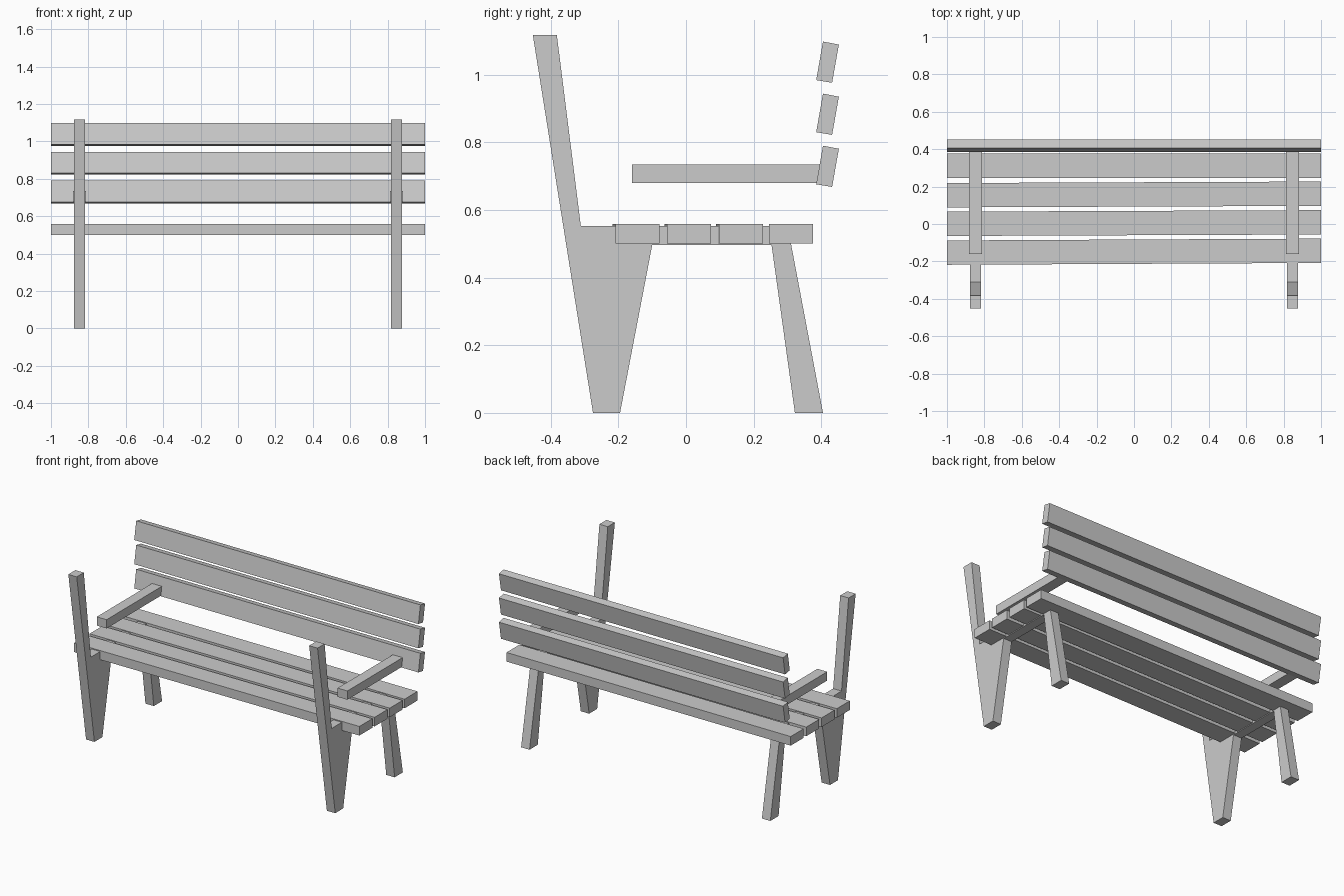
import bpy, bmesh, math

if "Cube" in bpy.data.objects:
    bpy.data.objects.remove(bpy.data.objects["Cube"])


def prism(name, profile, x0, x1, turn=0.0):
    """Extrude a (y, z) profile along x; turn skews it slightly about z."""
    bm = bmesh.new()
    face = bm.faces.new([bm.verts.new((x0, y, z)) for y, z in profile])
    ext = bmesh.ops.extrude_face_region(bm, geom=[face])
    new = [v for v in ext["geom"] if isinstance(v, bmesh.types.BMVert)]
    bmesh.ops.translate(bm, verts=new, vec=(x1 - x0, 0, 0))
    for v in bm.verts:
        v.co.y += v.co.x * math.tan(turn)
    bmesh.ops.recalc_face_normals(bm, faces=bm.faces)
    mesh = bpy.data.meshes.new(name)
    bm.to_mesh(mesh)
    bm.free()
    obj = bpy.data.objects.new(name, mesh)
    bpy.context.collection.objects.link(obj)
    return obj


def rect(y0, y1, z0, z1):
    return [(y0, z0), (y1, z0), (y1, z1), (y0, z1)]


# Side frame outline: tall post with tapered leg, seat rail, short splayed leg
frame = [(-0.453, 1.118), (-0.382, 1.118), (-0.311, 0.553), (0.300, 0.553),
         (0.311, 0.497), (0.405, 0), (0.322, 0), (0.253, 0.496),
         (-0.100, 0.496), (-0.195, 0), (-0.275, 0)]

for side, s in (("left", -1), ("right", 1)):
    prism(f"side_frame_{side}", frame, s * 0.818, s * 0.877)
    prism(f"armrest_{side}", rect(-0.16, 0.40, 0.679, 0.735), s * 0.813, s * 0.882)

# Seat slats, the first three laid slightly askew
for i, (yc, skew) in enumerate([(-0.148, 0.005), (0.005, 0.004),
                                (0.158, 0.004), (0.311, 0.0)]):
    prism(f"seat_slat_{i + 1}", rect(yc - 0.065, yc + 0.065, 0.501, 0.559),
          -1, 1, skew)

# Leaning backrest slats
for i in range(3):
    dz = i * 0.154
    prism(f"back_slat_{i + 1}",
          [(0.385, 0.676 + dz), (0.432, 0.668 + dz),
           (0.452, 0.781 + dz), (0.405, 0.790 + dz)], -1, 1)
